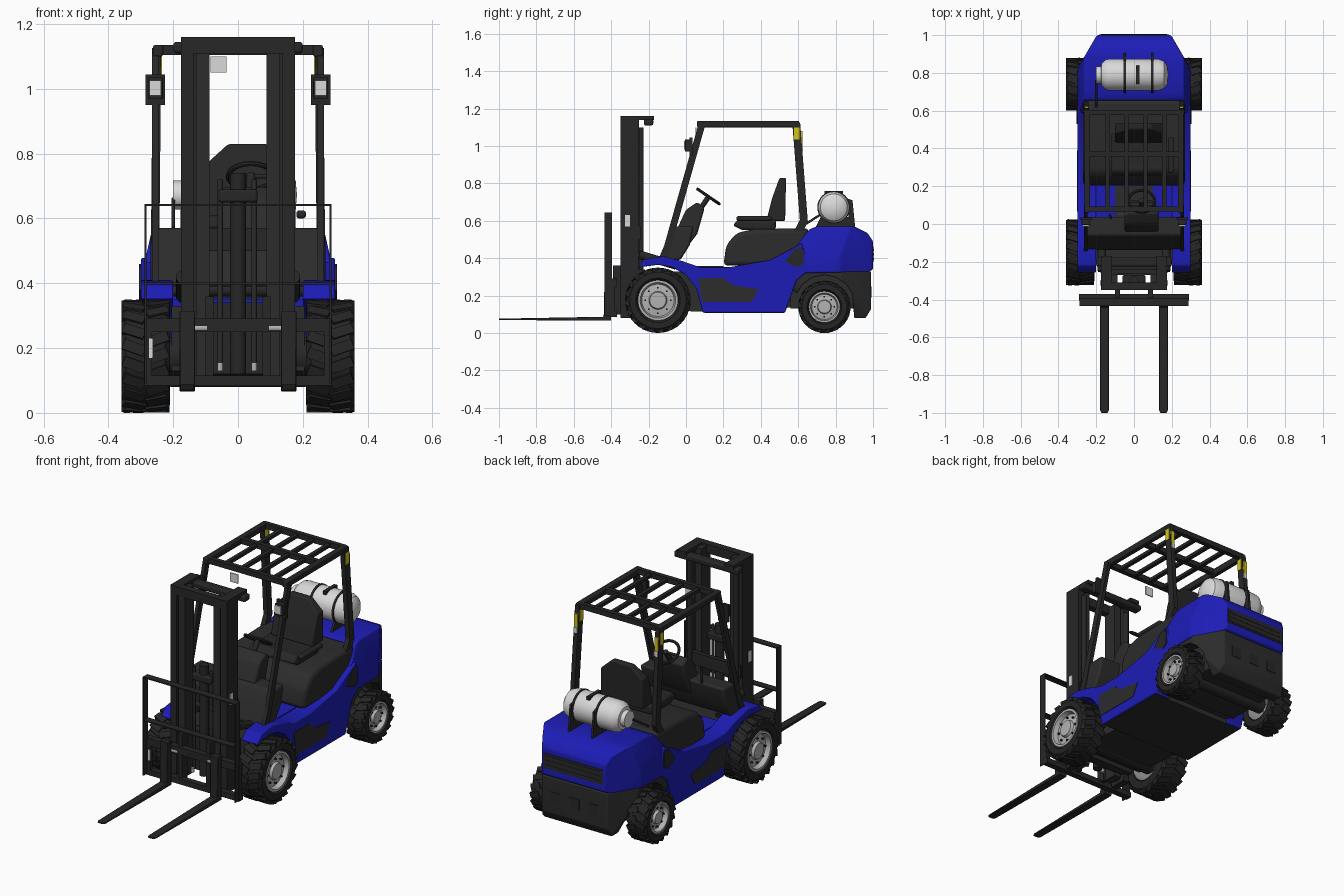
import bpy, bmesh
from math import pi, sin, cos
from mathutils import Vector, Matrix

default_cube = bpy.data.objects.get("Cube")
if default_cube:
    bpy.data.objects.remove(default_cube, do_unlink=True)


def material(name, red, green, blue):
    mat = bpy.data.materials.new(name)
    mat.use_nodes = True
    mat.diffuse_color = (red, green, blue, 1)
    mat.node_tree.nodes["Principled BSDF"].inputs["Base Color"].default_value = (red, green, blue, 1)
    return mat


BLUE = material("body_blue", .012, .012, .47)
BLACK = material("frame_black", .02, .02, .02)
DARK = material("plastic_dark", .025, .025, .025)
RUBBER = material("tyre_rubber", .018, .018, .018)
STEEL = material("rim_steel", .45, .45, .45)
WHITE = material("tank_white", .7, .7, .7)
YELLOW = material("label_yellow", .65, .55, .01)
parts = []


def finish(name, bm, mat, bevel=0, mirror=False):
    bmesh.ops.recalc_face_normals(bm, faces=bm.faces[:])
    mesh = bpy.data.meshes.new(name)
    bm.to_mesh(mesh)
    bm.free()
    mesh.materials.append(mat)
    ob = bpy.data.objects.new(name, mesh)
    bpy.context.collection.objects.link(ob)
    if bevel:
        mod = ob.modifiers.new("Bevel", "BEVEL")
        mod.width, mod.segments = bevel, 3
    if mirror:
        ob.modifiers.new("Mirror", "MIRROR").use_mirror_merge = False
    parts.append(ob)


def add_box(bm, size, matrix):
    bmesh.ops.create_cube(bm, size=1, matrix=matrix @ Matrix.Diagonal((*size, 1)))


def box(name, xs, ys, zs, mat, bevel=0, mirror=False):
    bm = bmesh.new()
    spans = (xs, ys, zs)
    add_box(bm, [b - a for a, b in spans], Matrix.Translation([(a + b) / 2 for a, b in spans]))
    finish(name, bm, mat, bevel, mirror)


def prism(name, outline, xs, mat, bevel=0, mirror=False, cuts=()):
    """Side outline of (y, z) points swept across x, then trimmed by planes."""
    bm = bmesh.new()
    face = bm.faces.new([bm.verts.new((xs[0], y, z)) for y, z in outline])
    new = bmesh.ops.extrude_face_region(bm, geom=[face])["geom"]
    bmesh.ops.translate(bm, vec=(xs[1] - xs[0], 0, 0), verts=[v for v in new if isinstance(v, bmesh.types.BMVert)])
    for point, normal in cuts:
        geom = bm.verts[:] + bm.edges[:] + bm.faces[:]
        cut = bmesh.ops.bisect_plane(bm, geom=geom, plane_co=point, plane_no=normal, clear_outer=True)
        edges = [e for e in cut["geom_cut"] if isinstance(e, bmesh.types.BMEdge)]
        bmesh.ops.holes_fill(bm, edges=edges)
    finish(name, bm, mat, bevel, mirror)


def beams(name, path, width, depth, mat):
    """Mirrored square bar following a path, its width along x."""
    bm = bmesh.new()
    for a, b in zip(path, path[1:]):
        a, b = Vector(a), Vector(b)
        way = (b - a).normalized()
        third = way.cross(Vector((1, 0, 0))).normalized()
        turn = Matrix((third.cross(way), third, way)).transposed().to_4x4()
        add_box(bm, (width, depth, (b - a).length + depth * .4), Matrix.Translation((a + b) / 2) @ turn)
    finish(name, bm, mat, 0, True)


def add_lathe(bm, profile, centre, steps):
    """Spin (x, radius) points about an axis along x."""
    verts = [bm.verts.new((x, centre[0], centre[1] + r)) for x, r in profile]
    edges = [bm.edges.new(pair) for pair in zip(verts, verts[1:])]
    bmesh.ops.spin(bm, geom=verts + edges, cent=(0, *centre), axis=(1, 0, 0), angle=2 * pi, steps=steps)
    bmesh.ops.remove_doubles(bm, verts=bm.verts[:], dist=.0002)


def lathe(name, profile, centre, mat, steps=32, mirror=False):
    bm = bmesh.new()
    add_lathe(bm, profile, centre, steps)
    finish(name, bm, mat, 0, mirror)


def rod(name, a, b, radius, mat, mirror=False):
    bm = bmesh.new()
    a, b = Vector(a), Vector(b)
    turn = (b - a).to_track_quat("Z", "Y").to_matrix().to_4x4()
    bmesh.ops.create_cone(bm, cap_ends=True, segments=12, radius1=radius, radius2=radius,
                          depth=(b - a).length, matrix=Matrix.Translation((a + b) / 2) @ turn)
    finish(name, bm, mat, 0, mirror)


def wheel(name, y, radius, rim, inner, outer, lugs):
    # tyre with slanted lugs
    bm = bmesh.new()
    core, w = radius * .955, outer - inner
    add_lathe(bm, [(inner, rim), (inner, core * .9), (inner + w * .1, core), (outer - w * .1, core),
                   (outer, core * .9), (outer, rim * 1.1), (outer - .015, rim), (inner, rim)], (y, radius), 48)
    for i in range(lugs * 2):
        side = i % 2 * 2 - 1
        place = (Matrix.Translation(((inner + outer) / 2, y, radius)) @ Matrix.Rotation(i * pi / lugs, 4, "X")
                 @ Matrix.Translation((side * w * .24, 0, radius * .925)) @ Matrix.Rotation(side * .35, 4, "Z"))
        add_box(bm, (w * .46, radius * 3.8 / lugs, radius * .13), place)
    finish(name + "_tyre", bm, RUBBER, 0, True)
    # dished rim, hub and nuts
    lathe(name + "_rim", [(inner, rim * .95), (outer - .004, rim), (outer - .004, rim * .88), (outer - .03, rim * .8),
                          (outer - .025, rim * .45), (outer - .01, rim * .4), (outer - .008, 0)],
          (y, radius), STEEL, 40, True)
    bm = bmesh.new()
    for i in range(8):
        t = i * pi / 4
        add_box(bm, (.016, .008, .008), Matrix.Translation(
            (outer - .024, y + sin(t) * rim * .63, radius + cos(t) * rim * .63)))
    finish(name + "_nuts", bm, DARK, 0, True)


wheel("front_wheel", -.15, .175, .108, .21, .36, 20)
wheel("rear_wheel", .74, .14, .084, .24, .36, 18)

# Chassis, axles and floor
prism("chassis", [(-.2, .13), (-.2, .33), (.6, .33), (.6, .14), (.3, .115), (.05, .115)], (-.205, .205), DARK)
box("underbody", (-.29, .29), (.1, .525), (.106, .2), DARK)
rod("front_axle", (-.24, -.15, .175), (.24, -.15, .175), .06, BLACK)
rod("rear_axle", (-.26, .74, .14), (.26, .74, .14), .04, BLACK)
box("floor_plate", (-.2, .2), (-.02, .3), (.33, .352), BLUE)
box("floor_mat", (-.1, .1), (0, .2), (.34, .358), DARK)

# Blue side bodies with front fenders and skirts
prism("side_body", [(-.26, .35), (-.22, .395), (-.12, .41), (-.02, .385), (.08, .35), (.22, .35), (.45, .39),
                    (.62, .48), (.66, .34), (.59, .28), (.53, .11), (.09, .11), (.055, .24), (0, .31), (-.07, .35),
                    (-.15, .365)], (.2, .3), BLUE, .006, True)
prism("step_recess", [(.065, .295), (.2, .295), (.25, .255), (.39, .235), (.35, .165), (.085, .165)],
      (.297, .303), DARK, 0, True)
prism("side_vent", [(.53, .38), (.58, .45), (.625, .46), (.63, .37), (.6, .35)], (.296, .305), BLACK, 0, True)

# Counterweight: blue upper, dark lower with wheel arches
trims = [((s * .3, .6, .41), (s, 0, .22)) for s in (1, -1)]
trims += [((s * .272, .87, 0), (s, .58, 0)) for s in (1, -1)]
prism("counterweight_upper", [(.54, .32), (.58, .45), (.66, .555), (.7, .57), (.9, .57), (.97, .535), (1, .49),
                              (1, .34), (.97, .325)], (-.3, .3), BLUE, .008, False, trims)
arch = [(.74 + .16 * cos(t * pi / 8), .15 + .16 * sin(t * pi / 8)) for t in range(1, 8)]
tapers = [((s * .27, 0, .2), (s, 0, -.5)) for s in (1, -1)]
prism("counterweight_lower", [(.57, .33), (.99, .33), (.99, .13), (.96, .08), (.9, .08)] + arch + [(.56, .24)],
      (-.292, .292), DARK, .006, False, trims[2:] + tapers)
box("counterweight_core", (-.22, .22), (.56, .92), (.13, .33), DARK)
box("rear_grille", (-.185, .185), (.98, 1.003), (.38, .463), BLACK)
for i in range(3):
    box("grille_slat", (-.175, .175), (.985, 1.005), (.39 + i * .025, .4 + i * .025), DARK)
for x in (-.12, 0, .12):
    box("tow_recess", (x - .03, x + .03), (.97, .993), (.19, .25), BLACK)

# Engine hood and seat
prism("engine_hood", [(.2, .36), (.215, .47), (.27, .535), (.36, .555), (.6, .56), (.66, .56), (.62, .42), (.5, .36)],
      (-.27, .27), DARK, .025)
prism("seat_cushion", [(.25, .575), (.28, .61), (.42, .6), (.48, .61), (.48, .55), (.3, .55)], (-.12, .17), BLACK, .015)
prism("seat_back", [(.43, .6), (.46, .72), (.5, .83), (.535, .83), (.53, .6)], (-.1, .16), BLACK, .008, False,
      [((.03 + s * .06, 0, .83), (s, 0, 1.1)) for s in (1, -1)])
box("arm_rest", (.18, .21), (.27, .46), (.6, .625), BLACK, .01)

# Dashboard, steering column and wheel
prism("dashboard", [(-.14, .39), (-.1, .5), (-.06, .57), (.04, .57), (.02, .47), (-.03, .39)], (-.26, .26), DARK, .012)
prism("column_cowl", [(-.08, .44), (-.05, .55), (0, .66), (.06, .7), (.1, .67), (.06, .53), (0, .45)],
      (-.05, .13), DARK, .012)
rod("steering_column", (.04, .06, .64), (.04, .125, .735), .014, BLACK)
bpy.ops.mesh.primitive_torus_add(location=(.04, .12, .73), rotation=(-.6, 0, 0), major_radius=.07, minor_radius=.008,
                                 major_segments=32, minor_segments=8)
steering = bpy.context.object
steering.name = "steering_wheel"
steering.data.materials.append(BLACK)
parts.append(steering)
rod("steering_spoke", (-.025, .12, .73), (.105, .12, .73), .007, BLACK)
rod("control_lever", (-.12, .03, .55), (-.13, .05, .67), .006, BLACK)

# Overhead guard
beams("front_pillar", [(.255, -.13, .39), (.255, -.1, .46), (.255, .085, 1.115)], .02, .036, BLACK)
beams("rear_pillar", [(.25, .59, 1.115), (.255, .63, .6), (.255, .59, .52), (.255, .46, .4)], .026, .042, BLACK)
box("roof_side_rail", (.232, .262), (.06, .605), (1.1, 1.135), BLACK, .005, True)
for y in (.08, .37, .59):
    box("roof_cross_bar", (-.25, .25), (y - .013, y + .013), (1.105, 1.135), BLACK)
for x in (-.14, -.04, .06, .16):
    box("roof_slat", (x - .011, x + .011), (.08, .59), (1.11, 1.128), BLACK)
box("side_label", (.235, .265), (.577, .606), (1.035, 1.1), YELLOW, 0, True)
box("rear_label", (.24, .261), (.6, .623), (1.005, 1.08), YELLOW, 0, True)
box("rear_sticker", (.24, .261), (.605, .625), (.975, 1.004), WHITE, 0, True)
box("mirror", (-.085, -.035), (.05, .056), (1.05, 1.1), WHITE)

# Work lights
box("light_bracket", (.225, .285), (.02, .035), (.95, 1.045), BLACK, 0, True)
box("light_housing", (.232, .278), (-.005, .025), (.97, 1.035), BLACK, .004, True)
box("light_lens", (.237, .273), (-.012, -.004), (.98, 1.026), WHITE, 0, True)
beams("light_arm", [(.255, .03, 1), (.255, .06, 1)], .015, .015, BLACK)

# Gas tank with straps and cradle
lathe("gas_tank", [(-.2, 0), (-.2, .045), (-.175, .045), (-.172, .06), (-.15, .08), (-.13, .084), (.13, .084),
                   (.16, .072), (.178, .045), (.182, 0)], (.79, .672), WHITE)
for x in (-.055, .09):
    lathe("tank_strap", [(x, .08), (x, .088), (x + .012, .088), (x + .012, .08)], (.79, .672), BLACK)
    prism("tank_cradle", [(.69, .56), (.72, .62), (.87, .62), (.86, .72), (.89, .71), (.905, .56)], (x, x + .012), BLACK)
box("tank_buckle", (.01, .03), (.74, .84), (.74, .76), BLACK)
rod("gas_hose", (-.2, .76, .66), (-.2, .62, .57), .006, BLACK)

# Mast
box("outer_mast_rail", (.137, .176), (-.35, -.25), (.08, 1.16), BLACK, 0, True)
box("inner_mast_rail", (.088, .13), (-.345, -.265), (.1, 1.15), DARK, 0, True)
box("rail_web", (.12, .14), (-.32, -.28), (.1, 1.14), BLACK, 0, True)
rod("lift_cylinder", (.145, -.24, .2), (.145, -.24, 1.1), .014, BLACK, True)
box("mast_top_front", (-.176, .176), (-.35, -.31), (1.11, 1.16), BLACK)
box("mast_top_arm", (.12, .176), (-.33, -.17), (1.138, 1.16), BLACK, 0, True)
box("mast_top_rear", (-.2, .2), (-.225, -.175), (1.11, 1.145), BLACK, .01)
box("mast_mid_tie", (-.17, .17), (-.265, -.24), (.5, .57), BLACK)
box("mast_low_tie", (-.17, .17), (-.27, -.22), (.12, .34), BLACK)
rod("centre_cylinder", (0, -.3, .12), (0, -.3, .74), .025, BLACK)
for x in (-.055, .05):
    rod("lift_chain", (x, -.31, .15), (x, -.31, .72), .008, DARK)
    rod("chain_anchor", (x, -.325, .13), (x, -.325, .155), .009, STEEL)
box("chain_head", (-.06, .06), (-.33, -.27), (.65, .69), BLACK, .008)
rod("tilt_cylinder", (.17, -.25, .42), (.17, -.05, .36), .022, BLACK, True)
box("mast_plate", (.174, .179), (-.325, -.3), (.57, .63), WHITE, 0, True)

# Carriage, load backrest and forks
for low, high in ((.085, .115), (.25, .292)):
    box("carriage_bar", (-.29, .29), (-.405, -.37), (low, high), BLACK)
box("carriage_plate", (.075, .1), (-.39, -.34), (.1, .36), BLACK, 0, True)
box("carriage_end", (.265, .29), (-.405, -.38), (.09, .29), BLACK, 0, True)
box("carriage_label", (-.275, -.262), (-.408, -.404), (.17, .23), WHITE)
rod("side_shifter", (.095, -.395, .262), (.133, -.395, .262), .012, STEEL, True)
box("backrest_post", (.283, .288), (-.435, -.395), (.09, .645), BLACK, 0, True)
for z in (.4, .642):
    box("backrest_bar", (-.288, .288), (-.435, -.395), (z - .003, z + .003), BLACK)
prism("fork", [(-1, .07), (-1, .077), (-.44, .087), (-.435, .315), (-.4, .315), (-.4, .066), (-.5, .066)],
      (.133, .18), BLACK, .003, True, [((.14, -1, 0), (-1, -.5, 0)), ((.173, -1, 0), (1, -.5, 0))])

# Smooth shading with sharp edges kept
bpy.ops.object.select_all(action="DESELECT")
for ob in parts:
    ob.select_set(True)
bpy.context.view_layer.objects.active = parts[0]
bpy.ops.object.shade_smooth_by_angle(angle=.6)
